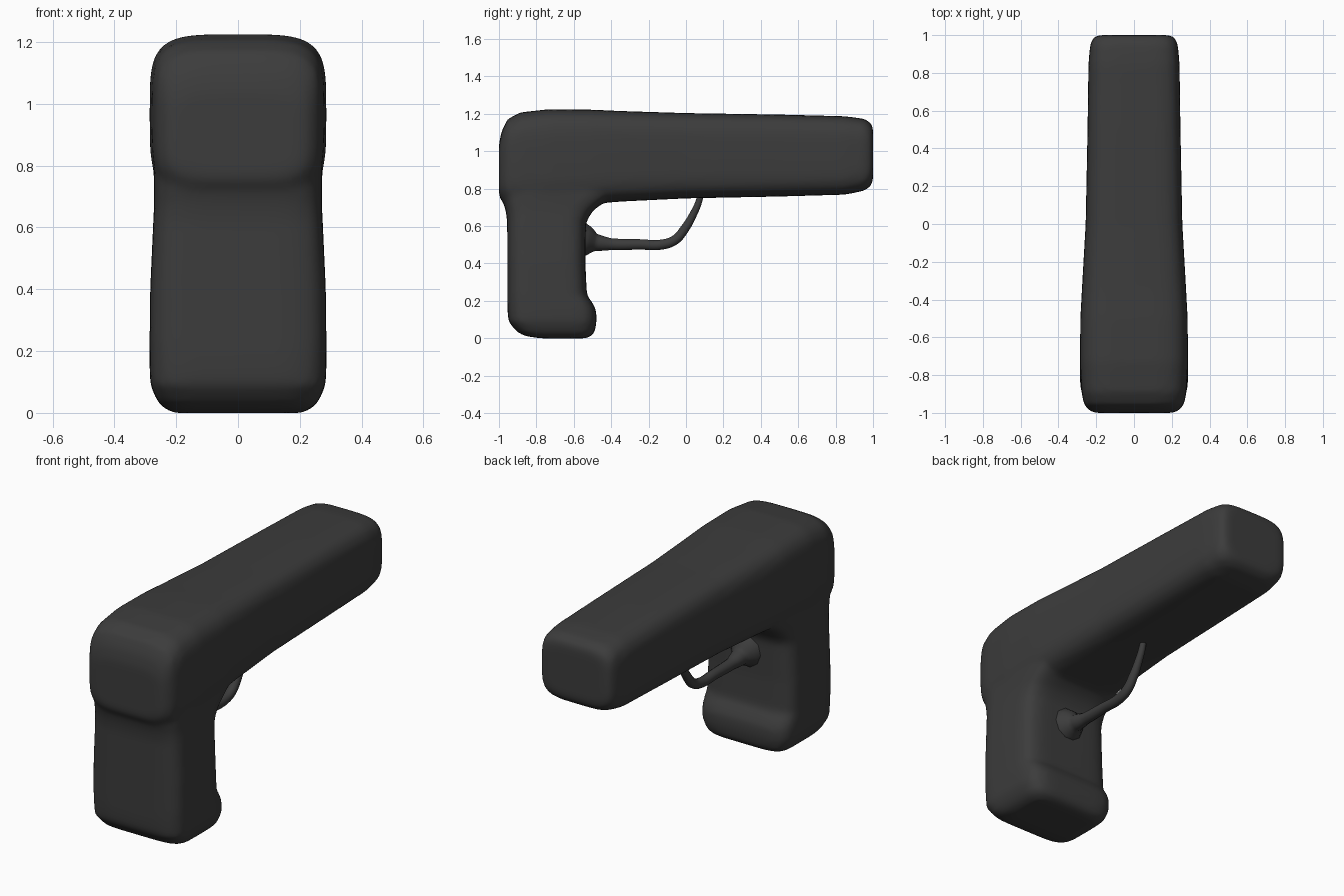
import bpy, bmesh, math

cube = bpy.data.objects.get("Cube")
if cube:
    bpy.data.objects.remove(cube, do_unlink=True)

mat = bpy.data.materials.new("charcoal")
mat.use_nodes = True
COLOUR = (0.045, 0.045, 0.045, 1)
mat.diffuse_color = COLOUR
mat.node_tree.nodes["Principled BSDF"].inputs["Base Color"].default_value = COLOUR


def loft(bm, rows, axis, power, sides=48):
    """Skin rounded-rectangle rings; each row is position, low, high, half width."""
    rings = []
    for pos, low, high, half in rows:
        ring = []
        for i in range(sides):
            a = 2 * math.pi * i / sides
            c, s = math.cos(a), math.sin(a)
            x = half * math.copysign(abs(c) ** (2 / power), c)
            t = (low + high) / 2 + (high - low) / 2 * math.copysign(abs(s) ** (2 / power), s)
            ring.append(bm.verts.new((x, pos, t) if axis == "y" else (x, t, pos)))
        rings.append(ring)
    for a, b in zip(rings, rings[1:]):
        for i in range(sides):
            j = (i + 1) % sides
            bm.faces.new((a[i], a[j], b[j], b[i]))
    bm.faces.new(rings[0])
    bm.faces.new(rings[-1])


# Long upper body, rear to muzzle
barrel = [
    (-1.0, .76, 1.04, .21), (-.985, .735, 1.11, .24), (-.955, .71, 1.17, .265),
    (-.89, .70, 1.207, .278), (-.73, .70, 1.225, .286), (-.5, .718, 1.222, .284),
    (-.35, .731, 1.215, .276), (0, .748, 1.204, .256), (.5, .758, 1.196, .246),
    (.85, .768, 1.187, .241), (.95, .788, 1.174, .232), (.985, .81, 1.155, .218),
    (1.0, .84, 1.13, .19),
]
# Grip, base to the inside of the body
grip = [
    (0, -.78, -.53, .21), (.012, -.86, -.505, .235), (.035, -.905, -.488, .26),
    (.09, -.95, -.478, .284), (.15, -.954, -.48, .286), (.19, -.955, -.50, .286),
    (.23, -.955, -.53, .286), (.4, -.955, -.538, .284), (.62, -.956, -.535, .274),
    (.68, -.963, -.50, .271), (.72, -.975, -.45, .271), (.76, -.98, -.40, .272),
    (.85, -.97, -.40, .272), (.95, -.93, -.45, .25),
]
bm = bmesh.new()
loft(bm, barrel, "y", 4.4)
loft(bm, grip, "z", 5.5)
bmesh.ops.recalc_face_normals(bm, faces=bm.faces)
mesh = bpy.data.meshes.new("body_and_grip")
bm.to_mesh(mesh)
bm.free()
body = bpy.data.objects.new("body_and_grip", mesh)
bpy.context.collection.objects.link(body)
mesh.materials.append(mat)

# Fuse body and grip into one soft skin
remesh = body.modifiers.new("fuse", "REMESH")
remesh.mode = "VOXEL"
remesh.voxel_size = 0.018
remesh.use_smooth_shade = True
soften = body.modifiers.new("soften", "SMOOTH")
soften.factor = 0.5
soften.iterations = 6

# Trigger guard: tube flaring into the grip
path = [
    (-.56, .525, .105), (-.525, .52, .085), (-.48, .512, .048), (-.4, .503, .033),
    (-.25, .502, .029), (-.13, .501, .028), (-.06, .525, .027), (-.005, .588, .025),
    (.04, .665, .021), (.07, .735, .018), (.08, .79, .018),
]
curve = bpy.data.curves.new("trigger_guard", "CURVE")
curve.dimensions = "3D"
curve.bevel_depth = 1
curve.bevel_resolution = 3
curve.resolution_u = 6
curve.use_fill_caps = True
spline = curve.splines.new("BEZIER")
spline.bezier_points.add(len(path) - 1)
for p, (y, z, r) in zip(spline.bezier_points, path):
    p.co = (0, y, z)
    p.radius = r
    p.handle_left_type = p.handle_right_type = "AUTO"
curve.materials.append(mat)
guard = bpy.data.objects.new("trigger_guard", curve)
bpy.context.collection.objects.link(guard)
